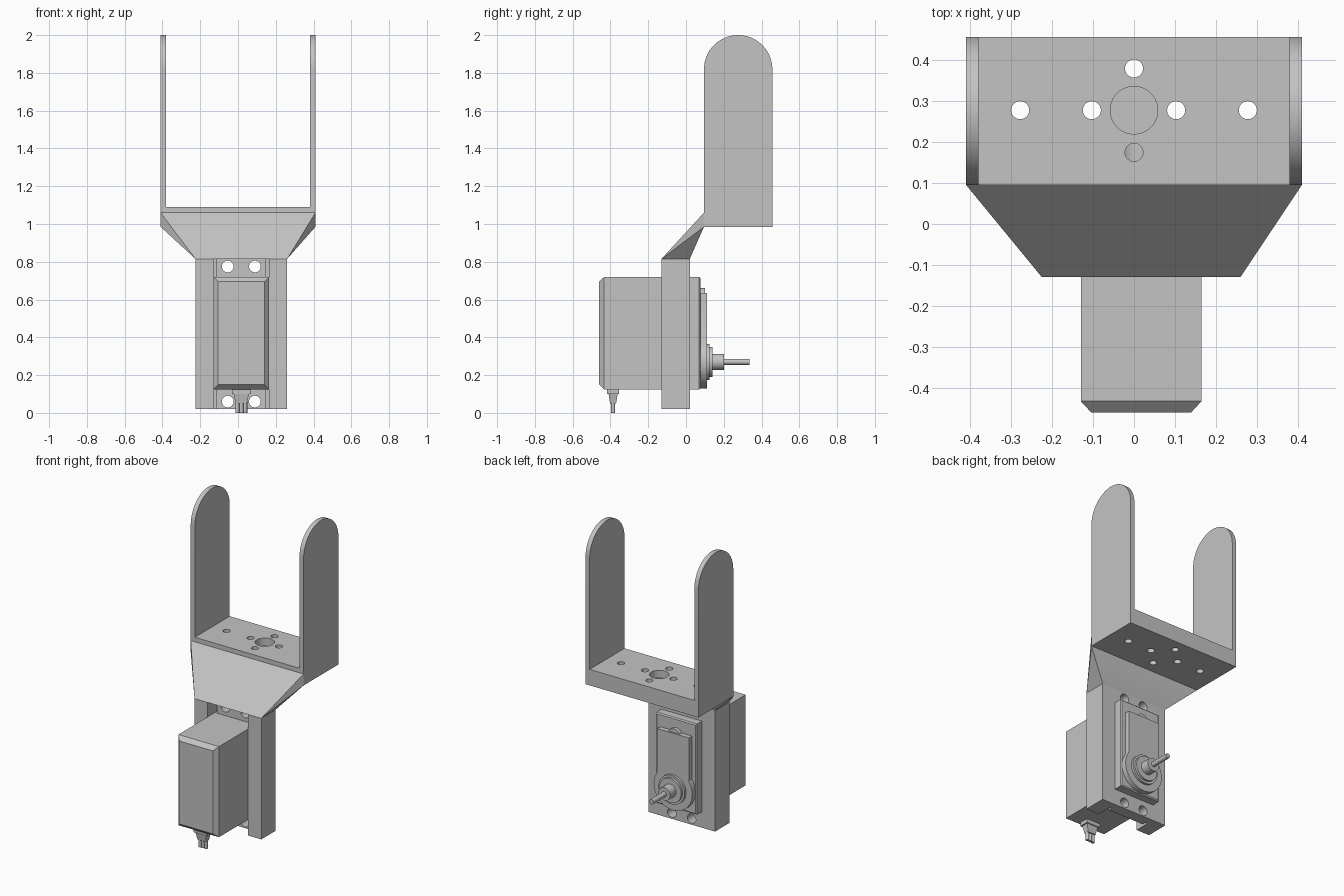
import bpy, bmesh
from math import sin, cos, pi
from mathutils import Vector

cube = bpy.data.objects.get("Cube")
if cube:
    bpy.data.objects.remove(cube, do_unlink=True)

grey = bpy.data.materials.new("light grey")
grey.use_nodes = True
grey.diffuse_color = (0.55, 0.55, 0.55, 1)
grey.node_tree.nodes["Principled BSDF"].inputs["Base Color"].default_value = grey.diffuse_color

CX = 0.0175          # centre line of the motor
SHAFT_Z = 0.27


def finish(name, bm):
    bmesh.ops.recalc_face_normals(bm, faces=bm.faces)
    mesh = bpy.data.meshes.new(name)
    bm.to_mesh(mesh)
    bm.free()
    mesh.materials.append(grey)
    obj = bpy.data.objects.new(name, mesh)
    bpy.context.collection.objects.link(obj)
    return obj


def hull(name, points):
    bm = bmesh.new()
    for p in points:
        bm.verts.new(p)
    bmesh.ops.convex_hull(bm, input=bm.verts)
    bmesh.ops.dissolve_limit(bm, angle_limit=0.01, verts=bm.verts, edges=bm.edges)
    return finish(name, bm)


def rect(x0, x1, y0, y1, z):
    return [(x, y, z) for x in (x0, x1) for y in (y0, y1)]


def box(name, x0, x1, y0, y1, z0, z1):
    return hull(name, rect(x0, x1, y0, y1, z0) + rect(x0, x1, y0, y1, z1))


def prism(name, profile, axis, lo, hi):
    """Extrude a 2D outline along x, y or z."""
    place = {"x": lambda a, b, c: (c, a, b),
             "y": lambda a, b, c: (a, c, b),
             "z": lambda a, b, c: (a, b, c)}[axis]
    bm = bmesh.new()
    face = bm.faces.new([bm.verts.new(place(a, b, lo)) for a, b in profile])
    out = bmesh.ops.extrude_face_region(bm, geom=[face])
    verts = [g for g in out["geom"] if isinstance(g, bmesh.types.BMVert)]
    bmesh.ops.translate(bm, verts=verts, vec=Vector(place(0, 0, hi - lo)))
    return finish(name, bm)


def arc(a, b, r, start=0, end=2 * pi, n=48):
    return [(a + r * cos(start + (end - start) * i / n),
             b + r * sin(start + (end - start) * i / n)) for i in range(n)]


def disc(name, axis, a, b, r, lo, hi):
    return prism(name, arc(a, b, r), axis, lo, hi)


def cut(obj, cutters):
    for c in cutters:
        c.hide_render = True
        mod = obj.modifiers.new("cut", "BOOLEAN")
        mod.operation, mod.solver, mod.object = "DIFFERENCE", "EXACT", c
    bpy.context.view_layer.update()
    graph = bpy.context.evaluated_depsgraph_get()
    mesh = bpy.data.meshes.new_from_object(obj.evaluated_get(graph))
    obj.modifiers.clear()
    obj.data = mesh
    for c in cutters:
        bpy.data.objects.remove(c, do_unlink=True)


# Upper bracket: drilled base and two round-topped arms
base = box("bracket_base", -0.38, 0.38, 0.095, 0.457, 0.985, 1.09)
spots = [(0, 0.38), (0, 0.175)] + [(x, 0.278) for x in (-0.278, -0.103, 0.103, 0.278)]
cut(base, [disc("hole", "z", x, y, 0.022, 0.9, 1.2) for x, y in spots]
    + [disc("pocket", "z", 0, 0.278, 0.058, 1.04, 1.2)])
arm_outline = [(0.095, 0.985), (0.457, 0.985)] + arc(0.276, 1.819, 0.181, 0, pi) + [(0.095, 1.819)]
for name, x in (("right_arm", -0.41), ("left_arm", 0.38)):
    prism(name, arm_outline, "x", x, x + 0.03)

# Sloping neck joining the bracket to the motor holder
hull("neck", rect(-0.225, 0.26, -0.13, 0.02, 0.815)
     + [(x, 0.095, z) for x in (-0.41, 0.41) for z in (0.985, 1.06)])

# Motor holder: two posts, a drilled back plate and mounting ears
box("right_post", -0.225, -0.13, -0.13, 0.02, 0.02, 0.815)
box("left_post", 0.165, 0.26, -0.13, 0.02, 0.02, 0.815)
plates = [("lower", 0.02, 0.13, 0.06), ("upper", 0.72, 0.815, 0.775)]
for word, z0, z1, hole_z in plates:
    for part, half, y0, y1 in (("plate", 0.1475, -0.03, 0.02), ("ear", 0.13, -0.055, -0.03)):
        plate = box(word + "_" + part, CX - half, CX + half, y0, y1, z0, z1)
        cut(plate, [disc("hole", "y", CX + s * 0.072, hole_z, 0.031, -0.2, 0.1)
                    for s in (-1, 1)])

# Motor case with a bevelled front end and slightly bevelled rear end
def slab(y, inset):
    return [(x, y, z) for x in (CX - 0.1475 + inset, CX + 0.1475 - inset)
            for z in (0.125 + inset, 0.72 - inset)]


hull("motor_case", slab(-0.46, 0.025) + slab(-0.433, 0) + slab(0.07, 0) + slab(0.077, 0.007))

# Gear cover: flat panel running into a round housing
half, r = 0.115, 0.14
cover = arc(CX, SHAFT_Z, r, pi * 0.8, pi * 2.2) + [
    (CX + half, SHAFT_Z + 0.085), (CX + half, 0.635), (CX - half, 0.635),
    (CX - half, SHAFT_Z + 0.085)]
prism("gear_cover", cover, "y", 0.07, 0.11)
disc("cover_screw", "y", CX, 0.615, 0.045, 0.07, 0.1)

# Output boss and shaft, stepping down in radius
for name, radius, y0, y1 in (("boss_ring", 0.095, 0.1, 0.125), ("boss_step", 0.08, 0.12, 0.14),
                             ("shaft_collar", 0.043, 0.13, 0.2),
                             ("output_shaft", 0.016, 0.19, 0.335)):
    disc(name, "y", CX, SHAFT_Z, radius, y0, y1)

# Cable plug below the case with three wires
box("plug_top", CX - 0.05, CX + 0.05, -0.417, -0.355, 0.1, 0.13)
hull("plug_taper", rect(CX - 0.04, CX + 0.04, -0.41, -0.362, 0.1)
     + rect(CX - 0.03, CX + 0.03, -0.402, -0.37, 0.05))
for i, word in enumerate(("right", "middle", "left")):
    disc(word + "_wire", "z", CX + (i - 1) * 0.021, -0.386, 0.0105, 0, 0.06)

# Smooth curved walls, keep corners sharp
bpy.ops.object.select_all(action="DESELECT")
for obj in bpy.context.collection.objects:
    if obj.type == "MESH" and grey.name in obj.data.materials:
        obj.select_set(True)
        bpy.context.view_layer.objects.active = obj
bpy.ops.object.shade_smooth_by_angle(angle=pi / 7)
